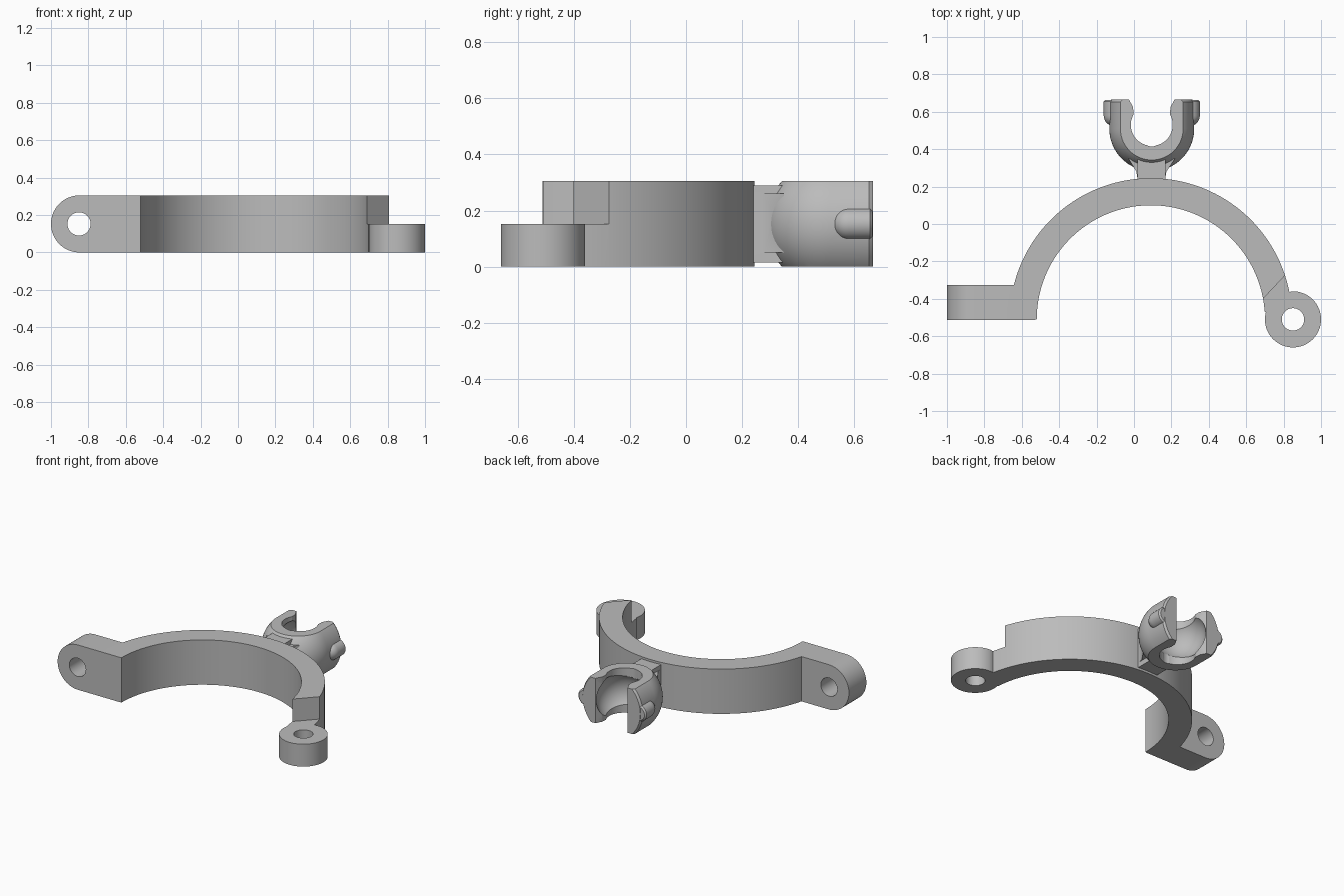
import bpy, bmesh
from math import sin, cos, radians, pi
from mathutils import Matrix, Vector

if "Cube" in bpy.data.objects:
    bpy.data.objects.remove(bpy.data.objects["Cube"], do_unlink=True)

H = 0.305           # overall height
MID = H / 2
CX, CY = 0.09, -0.51   # centre of the half ring
SX = 0.095          # centre line of the ball clip

grey = bpy.data.materials.new("light_grey")
grey.use_nodes = True
grey.diffuse_color = (0.5, 0.5, 0.5, 1)
grey.node_tree.nodes["Principled BSDF"].inputs["Base Color"].default_value = (0.5, 0.5, 0.5, 1)


def finish(bm, name):
    bmesh.ops.recalc_face_normals(bm, faces=bm.faces)
    mesh = bpy.data.meshes.new(name)
    bm.to_mesh(mesh)
    bm.free()
    mesh.materials.append(grey)
    obj = bpy.data.objects.new(name, mesh)
    bpy.context.collection.objects.link(obj)
    return obj


def arc(cx, cy, r, a0, a1, n):
    steps = [radians(a0 + (a1 - a0) * i / n) for i in range(n + 1)]
    return [(cx + r * cos(a), cy + r * sin(a)) for a in steps]


def prism(name, outline, lo, hi, axis="Z"):
    """Extrude an outline along z, or an (x, z) outline along y."""
    bm = bmesh.new()
    place = (lambda p, h: (p[0], p[1], h)) if axis == "Z" else (lambda p, h: (p[0], h, p[1]))
    face = bm.faces.new([bm.verts.new(place(p, lo)) for p in outline])
    moved = bmesh.ops.extrude_face_region(bm, geom=[face])["geom"]
    bmesh.ops.translate(bm, vec=Vector(place((0, 0), hi - lo)),
                        verts=[v for v in moved if isinstance(v, bmesh.types.BMVert)])
    return finish(bm, name)


def box(name, x0, x1, y0, y1, z0, z1):
    return prism(name, [(x0, y0), (x1, y0), (x1, y1), (x0, y1)], z0, z1)


def lathe(name, profile, x, z, n):
    """Turn an (radius, y) profile about an axis parallel to y."""
    bm = bmesh.new()
    verts = [bm.verts.new((x + r, y, z)) for r, y in profile]
    edges = [bm.edges.new(pair) for pair in zip(verts, verts[1:])]
    bmesh.ops.spin(bm, geom=verts + edges, cent=(x, 0, z), axis=(0, 1, 0),
                   angle=2 * pi, steps=n, use_duplicate=False)
    bmesh.ops.remove_doubles(bm, verts=bm.verts, dist=0.0001)
    return finish(bm, name)


def combine(target, tool, operation):
    tool.hide_render = True
    mod = target.modifiers.new("join", "BOOLEAN")
    mod.operation = operation
    mod.solver = "EXACT"
    mod.object = tool
    bpy.context.view_layer.objects.active = target
    bpy.ops.object.modifier_apply(modifier=mod.name)
    bpy.data.objects.remove(tool, do_unlink=True)


def smooth(obj, angle):
    bpy.ops.object.select_all(action="DESELECT")
    obj.select_set(True)
    bpy.context.view_layer.objects.active = obj
    bpy.ops.object.shade_smooth_by_angle(angle=radians(angle))


# Half ring running into the round eyelet
EX = 0.85
outline = arc(CX, CY, 0.755, 180, 11.2, 72)
outline += arc(EX, CY, 0.15, 90, -195, 56)
outline += arc(CX, CY, 0.61, 4, 180, 72)
bracket = prism("half_ring_bracket", outline, 0, H)

# Diagonal step that leaves the eyelet at half height
step = [(0.9, -0.176), (0.62, -0.475), (0.62, -0.75), (1.1, -0.75), (1.1, -0.176)]
combine(bracket, prism("step_cutter", step, MID, 0.4), "DIFFERENCE")

# Side lug with a rounded end, and both bolt holes
lug = [(-0.53, 0), (-0.53, H)] + arc(-0.8475, MID, MID, 90, 270, 32)
combine(bracket, prism("side_lug", lug, -0.512, -0.325, "Y"), "UNION")
lug_hole = arc(-0.85, MID, 0.062, 0, 360, 40)[:-1]
combine(bracket, prism("lug_hole", lug_hole, -0.7, -0.2, "Y"), "DIFFERENCE")
eye_hole = arc(EX, CY, 0.06, 0, 360, 40)[:-1]
combine(bracket, prism("eyelet_hole", eye_hole, -0.1, 0.4), "DIFFERENCE")
smooth(bracket, 25)

# Ball clip: round-backed shell trimmed flat above and below
shell = arc(0, 0.51, 0.227, -90, 0, 20) + [(0.227, 0.652), (0.217, 0.666), (0, 0.666)]
clip = lathe("ball_clip", shell, SX, MID, 72)
combine(clip, box("trim", -0.5, 0.6, 0, 1, 0, H), "INTERSECT")

# Rounded ribs on the outside of both fingers
for side in (-1, 1):
    rib = arc(0, 0.58, 0.057, -90, 0, 8) + [(0.057, 0.655), (0.047, 0.664), (0, 0.664)]
    combine(clip, lathe("rib", rib, SX + side * 0.2, MID, 28), "UNION")

# Neck joining the clip to the ring, with flared cheeks
combine(clip, box("neck", SX - 0.077, SX + 0.073, 0.225, 0.36, 0.015, 0.29), "UNION")
flare = [(SX - 0.074, 0.226), (SX + 0.07, 0.226), (SX + 0.078, 0.28), (SX + 0.125, 0.35),
         (SX - 0.125, 0.35), (SX - 0.082, 0.28)]
combine(clip, prism("flare", flare, 0.05, 0.26), "UNION")

# Ball cavity, keyhole slot and flared mouth
cavity = lathe("cavity", arc(0, 0.55, 0.162, -90, 90, 32), SX, MID, 56)
combine(clip, cavity, "DIFFERENCE")
slot = [(SX - 0.14, 0.7), (SX - 0.1, 0.625)] + arc(SX, 0.53, 0.112, 150, 390, 48)
slot += [(SX + 0.1, 0.625), (SX + 0.14, 0.7)]
combine(clip, prism("slot", slot, -0.1, 0.4), "DIFFERENCE")
notch = arc(SX, 0.464, 0.05, 0, 360, 32)[:-1]
combine(clip, prism("notch", notch, -0.1, 0.4), "DIFFERENCE")
smooth(clip, 30)
